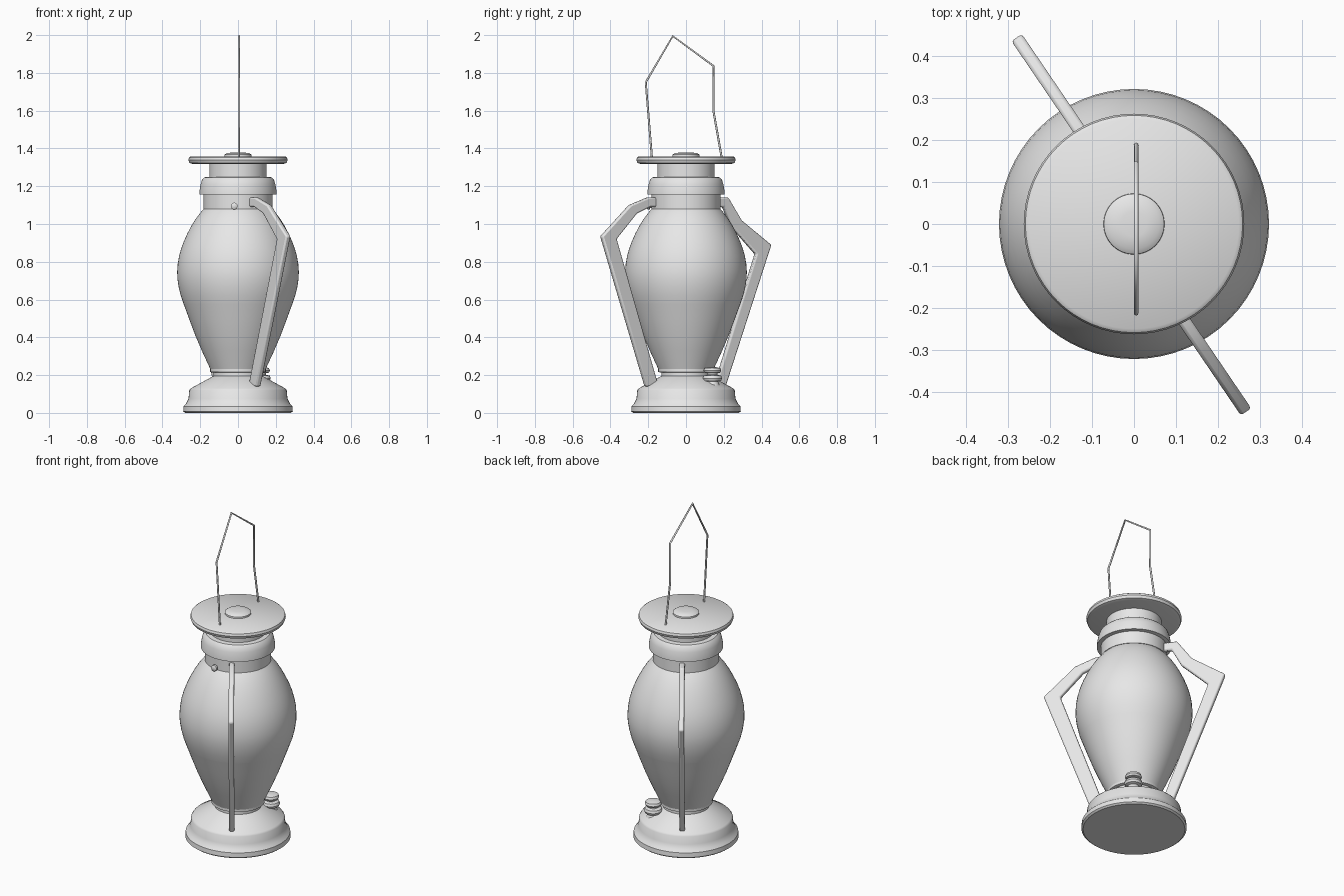
import bpy, bmesh, math
from mathutils import Vector

if "Cube" in bpy.data.objects:
    bpy.data.objects.remove(bpy.data.objects["Cube"])

grey = bpy.data.materials.new("plain grey")
grey.diffuse_color = (0.8, 0.8, 0.8, 1)
grey.use_nodes = True
grey.node_tree.nodes["Principled BSDF"].inputs["Base Color"].default_value = grey.diffuse_color


def finish(name, bm, angle=35):
    bmesh.ops.recalc_face_normals(bm, faces=bm.faces)
    me = bpy.data.meshes.new(name)
    bm.to_mesh(me)
    bm.free()
    ob = bpy.data.objects.new(name, me)
    bpy.context.collection.objects.link(ob)
    me.materials.append(grey)
    bpy.ops.object.select_all(action='DESELECT')
    bpy.context.view_layer.objects.active = ob
    ob.select_set(True)
    bpy.ops.object.shade_smooth_by_angle(angle=math.radians(angle))
    return ob


def lathe(name, profile, centre=(0, 0, 0), segs=64):
    """Spin (radius, z) points round z and cap open ends."""
    bm = bmesh.new()
    rings = []
    for r, z in profile:
        rings.append([bm.verts.new((centre[0] + r * math.cos(2 * math.pi * i / segs),
                                    centre[1] + r * math.sin(2 * math.pi * i / segs),
                                    centre[2] + z)) for i in range(segs)])
    for a, b in zip(rings, rings[1:]):
        for i in range(segs):
            j = (i + 1) % segs
            bm.faces.new((a[i], a[j], b[j], b[i]))
    bm.faces.new(rings[0])
    bm.faces.new(rings[-1])
    return finish(name, bm)


# stepped base with rolled foot and sloping top
lathe("base", [(0.28, 0), (0.29, 0.008), (0.288, 0.035), (0.275, 0.05), (0.262, 0.075),
               (0.258, 0.12), (0.25, 0.13), (0.14, 0.19), (0.13, 0.195), (0.13, 0.215)])
lathe("burner_ring", [(0.135, 0.213), (0.147, 0.217), (0.147, 0.235), (0.135, 0.24)])

# glass globe: tapered lower half, domed upper half
lathe("globe_lower", [(0.142, 0.22), (0.155, 0.25), (0.192, 0.33), (0.226, 0.41),
                      (0.258, 0.495), (0.289, 0.58)])
lathe("globe_upper", [(0.289, 0.58), (0.303, 0.62), (0.314, 0.665), (0.321, 0.71),
                      (0.322, 0.75), (0.319, 0.79), (0.312, 0.83), (0.301, 0.87),
                      (0.286, 0.91), (0.268, 0.95), (0.247, 0.99), (0.222, 1.03),
                      (0.195, 1.065), (0.175, 1.085)])

# collar, neck and lid
lathe("collar", [(0.183, 1.08), (0.183, 1.155), (0.205, 1.157), (0.204, 1.175),
                 (0.198, 1.21), (0.19, 1.235), (0.178, 1.247), (0.155, 1.25)])
lathe("neck", [(0.152, 1.24), (0.152, 1.33)])
lathe("lid", [(0.24, 1.318), (0.257, 1.323), (0.263, 1.338), (0.259, 1.352), (0.25, 1.358)])
lathe("lid_button", [(0.073, 1.355), (0.072, 1.367), (0.06, 1.375), (0.03, 1.379)])

# filler cap standing on the base
lathe("filler_cap", [(0.045, 0.13), (0.03, 0.165), (0.046, 0.17), (0.051, 0.183),
                     (0.046, 0.197), (0.027, 0.202), (0.027, 0.21), (0.042, 0.213),
                     (0.047, 0.224), (0.042, 0.237), (0.02, 0.242)], (0.122, 0.14, 0), 32)

# small screw on the front of the collar
screw = lathe("collar_screw", [(0.01, 0), (0.01, 0.015), (0.018, 0.016), (0.018, 0.028),
                               (0.01, 0.033)], segs=20)
screw.rotation_euler = (math.radians(90), 0, 0)
screw.location = (-0.02, -0.176, 1.095)


# bent side arms: an outline in (outward y, z), given thickness across
def arm(name, outline, side, x0):
    bm = bmesh.new()
    across = Vector((1, 0.68, 0)).normalized() * 0.015
    sides = []
    for s in (-1, 1):
        ring = [bm.verts.new(Vector((-side * (x0 + (y - 0.18) * 0.68), side * y, z)) + across * s)
                for y, z in outline]
        bm.faces.new(ring)
        sides.append(ring)
    n = len(outline)
    for i in range(n):
        j = (i + 1) % n
        bm.faces.new((sides[0][i], sides[0][j], sides[1][j], sides[1][i]))
    ob = finish(name, bm, 30)
    bev = ob.modifiers.new("soft edges", 'BEVEL')
    bev.width = 0.008
    bev.segments = 2


arm("front_arm", [(0.15, 1.14), (0.205, 1.14), (0.30, 1.10), (0.45, 0.935), (0.215, 0.14),
                  (0.15, 0.14), (0.372, 0.92), (0.265, 1.055), (0.195, 1.09), (0.15, 1.09)],
    -1, 0.085)
arm("back_arm", [(0.15, 1.14), (0.22, 1.14), (0.29, 1.02), (0.447, 0.89), (0.205, 0.14),
                 (0.15, 0.14), (0.367, 0.84), (0.24, 0.985), (0.195, 1.09), (0.15, 1.09)],
    1, 0.10)

# bent wire carrying handle
cu = bpy.data.curves.new("wire_handle", 'CURVE')
cu.dimensions = '3D'
cu.bevel_depth = 0.0055
cu.bevel_resolution = 2
cu.use_fill_caps = True
pts = [(-0.18, 1.345), (-0.213, 1.75), (-0.07, 1.995), (0.145, 1.837), (0.145, 1.6), (0.19, 1.345)]
sp = cu.splines.new('POLY')
sp.points.add(len(pts) - 1)
for p, (y, z) in zip(sp.points, pts):
    p.co = (0.005, y, z, 1)
cu.materials.append(grey)
bpy.context.collection.objects.link(bpy.data.objects.new("wire_handle", cu))
